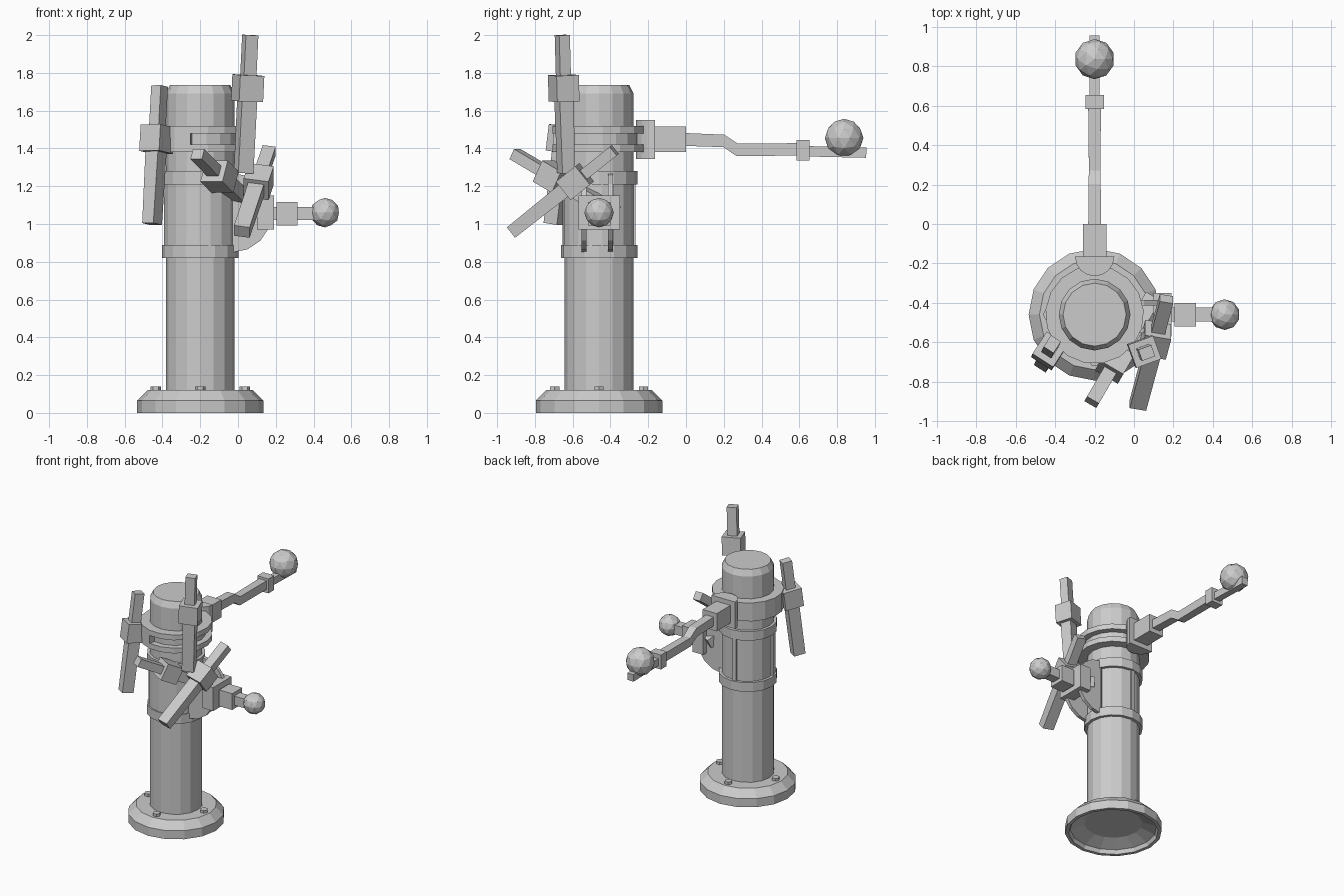
import bpy, bmesh
from math import radians, cos, sin
from mathutils import Vector, Matrix

if "Cube" in bpy.data.objects:
    bpy.data.objects.remove(bpy.data.objects["Cube"])

AXIS = Vector((-0.2, -0.46, 0))


def finish(name, bm):
    bmesh.ops.remove_doubles(bm, verts=bm.verts, dist=1e-5)
    bmesh.ops.dissolve_degenerate(bm, edges=bm.edges, dist=1e-5)
    bmesh.ops.recalc_face_normals(bm, faces=bm.faces)
    me = bpy.data.meshes.new(name)
    bm.to_mesh(me)
    bm.free()
    ob = bpy.data.objects.new(name, me)
    bpy.context.collection.objects.link(ob)
    return ob


def lathe(name, profile, n=16, a0=0, a1=360, at=AXIS, rot=Matrix()):
    """Sweep a closed (radius, height) profile through an angle range."""
    bm = bmesh.new()
    full = a1 - a0 == 360
    rings = []
    for i in range(n if full else n + 1):
        a = radians(a0 + (a1 - a0) * i / n)
        rings.append([bm.verts.new(rot @ Vector((r * cos(a), r * sin(a), z)) + Vector(at))
                      for r, z in profile])
    k = len(profile)
    for i in range(n):
        p, q = rings[i], rings[(i + 1) % len(rings)]
        for j in range(k):
            bm.faces.new((p[j], q[j], q[(j + 1) % k], p[(j + 1) % k]))
    if not full:
        bm.faces.new(rings[0])
        bm.faces.new(rings[-1])
    return finish(name, bm)


def tube(r0, r1, z0, z1):
    return [(r0, z0), (r1, z0), (r1, z1), (r0, z1)]


def sweep(bm, stations, side):
    """Rectangular bar through (point, width, height) stations."""
    d = (Vector(stations[-1][0]) - Vector(stations[0][0])).normalized()
    u = Vector(side)
    u = (u - d * u.dot(d)).normalized()
    v = d.cross(u)
    loops = []
    for p, w, h in stations:
        loops.append([bm.verts.new(Vector(p) + u * w / 2 * s + v * h / 2 * t)
                      for s, t in ((-1, -1), (1, -1), (1, 1), (-1, 1))])
    for a, b in zip(loops, loops[1:]):
        for j in range(4):
            bm.faces.new((a[j], a[(j + 1) % 4], b[(j + 1) % 4], b[j]))
    bm.faces.new(loops[0])
    bm.faces.new(loops[-1])


def bar(name, stations, side):
    bm = bmesh.new()
    sweep(bm, stations, side)
    return finish(name, bm)


def box(name, lo, hi):
    lo, hi = Vector(lo), Vector(hi)
    c, s = (lo + hi) / 2, hi - lo
    return bar(name, [((c.x, c.y, lo.z), s.x, s.y), ((c.x, c.y, hi.z), s.x, s.y)], (1, 0, 0))


def ball(name, c, r):
    bm = bmesh.new()
    bmesh.ops.create_icosphere(bm, subdivisions=2, radius=r, matrix=Matrix.Translation(c))
    return finish(name, bm)


# flanged foot, hollow underneath, with four bolts
lathe("base_flange", [(0, 0.07), (0.2, 0.07), (0.3, 0.03), (0.31, 0), (0.335, 0),
                      (0.335, 0.065), (0.28, 0.12), (0, 0.12)])
for i in range(4):
    a = radians(90 * i)
    lathe("base_bolt", tube(0, 0.028, 0.1, 0.14), 6,
          at=AXIS + Vector((cos(a), sin(a), 0)) * 0.235)

# column
lathe("column", [(0, 0.1), (0.182, 0.1), (0.182, 1.69), (0.16, 1.735), (0, 1.735)])

# sleeve with rear openings between two collars
lathe("lower_collar", tube(0.17, 0.203, 0.82, 0.89))
lathe("upper_collar", tube(0.17, 0.203, 1.21, 1.28))
lathe("sleeve", tube(0.17, 0.193, 0.89, 1.21), 10, 189, 384)
lathe("sleeve_post", tube(0.17, 0.193, 0.89, 1.21), 1, 90, 100)

# clamp ring: solid on the left, two rails on the right
lathe("ring_solid", tube(0.17, 0.25, 1.38, 1.52), 8, 90, 258)
lathe("ring_web", tube(0.17, 0.205, 1.4, 1.5), 9, 258, 450)
for z in (1.38, 1.48):
    lathe("ring_rail", tube(0.17, 0.25, z, z + 0.04), 9, 258, 450)

# rear swing arm
lathe("arm_hinge", tube(0, 0.1, 1.345, 1.55), 8, 180, 360, at=(-0.2, -0.165, 0))
box("arm_socket", (-0.26, -0.2, 1.38), (-0.14, 0.0, 1.515))
bar("arm", [((-0.2, y, z), w, h) for y, z, w, h in (
    (-0.02, 1.448, 0.065, 0.068), (0.2, 1.44, 0.062, 0.066), (0.27, 1.393, 0.058, 0.066),
    (0.6, 1.395, 0.065, 0.066), (0.64, 1.385, 0.05, 0.055), (0.955, 1.378, 0.05, 0.055))],
    (1, 0, 0))
box("arm_collar", (-0.247, 0.585, 1.335), (-0.153, 0.655, 1.445))
ball("arm_ball", (-0.2, 0.837, 1.455), 0.102)

# side lever with quadrant plates
for y in (-0.54, -0.4):
    lathe("quadrant_plate", tube(0, 0.21, -0.013, 0.013), 8, -90, 90,
          at=(-0.03, y, 1.06), rot=Matrix.Rotation(radians(-90), 4, 'X'))
box("knob_mount", (0.1, -0.57, 0.97), (0.19, -0.35, 1.15))
box("knob_socket", (0.205, -0.52, 0.993), (0.315, -0.4, 1.117))
box("knob_stem", (0.15, -0.495, 1.02), (0.42, -0.425, 1.09))
ball("knob_ball", (0.46, -0.46, 1.06), 0.078)


# four identical levers: thick grip, square clamp block, thinner tip
def lever(name, bottom, top, side):
    b, t = Vector(bottom), Vector(top)
    at = lambda f: b.lerp(t, f)
    bm = bmesh.new()
    sweep(bm, [(b, 0.085, 0.07), (at(0.6), 0.085, 0.08)], side)
    sweep(bm, [(at(0.52), 0.135, 0.125), (at(0.71), 0.135, 0.125)], side)
    sweep(bm, [(at(0.62), 0.07, 0.06), (t, 0.07, 0.06)], side)
    finish(name, bm)


lever("left_lever", (-0.455, -0.7, 1.0), (-0.415, -0.61, 1.73), (-0.54, -0.84, 0))
lever("tall_lever", (0.03, -0.635, 1.27), (0.065, -0.655, 2.0), (0.94, 0.34, 0))
lever("diagonal_lever", (0.02, -0.92, 0.96), (0.165, -0.38, 1.39), (1, 0, 0))
lever("front_lever", (0.09, -0.38, 1.06), (-0.215, -0.905, 1.37), (0.87, -0.5, 0))
